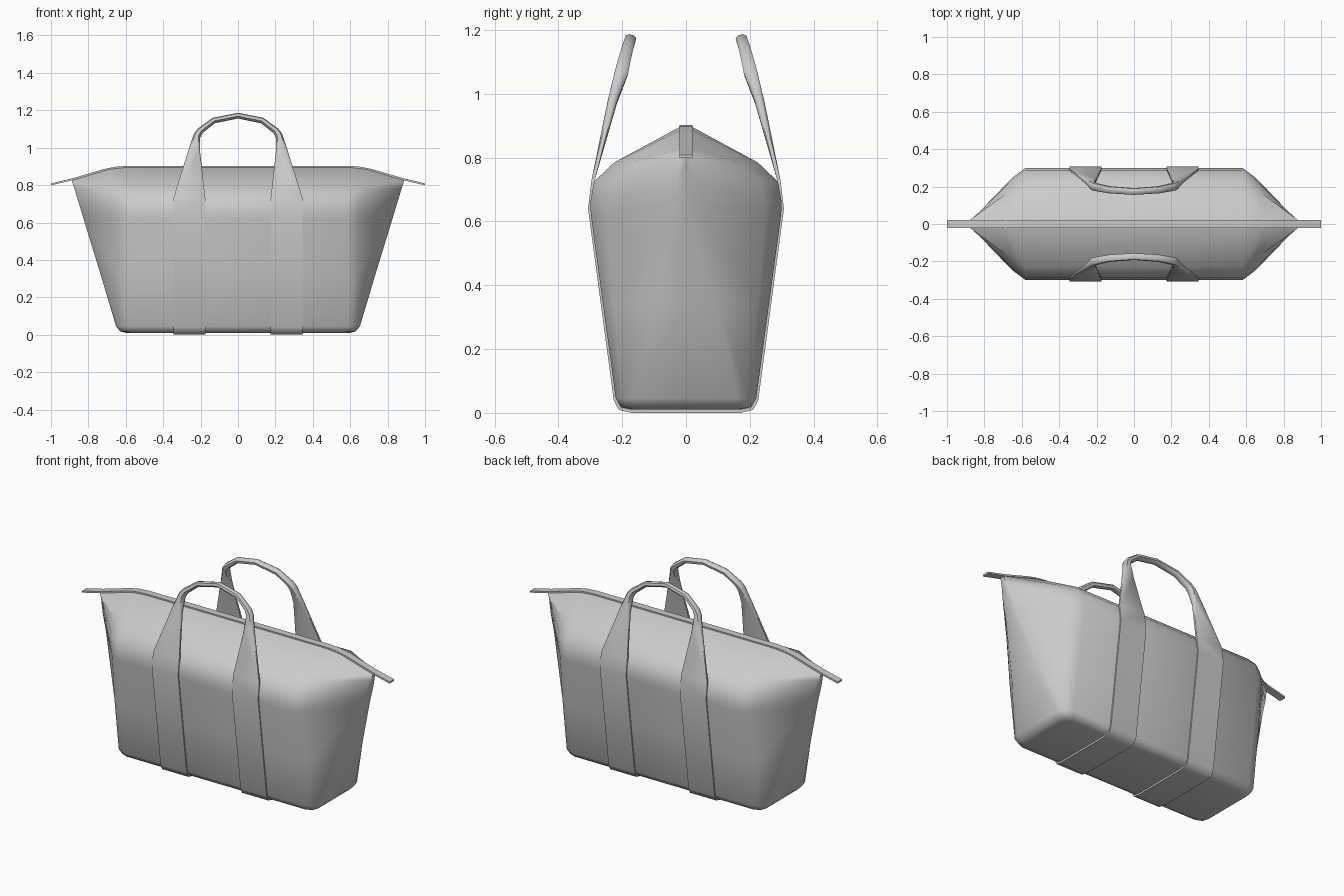
import bpy, bmesh, math
from mathutils import Vector

if "Cube" in bpy.data.objects:
    bpy.data.objects.remove(bpy.data.objects["Cube"])


def loft(name, rings, closed, angle, mirror_y=True):
    """Skin rows of points, mirrored over x (and y), then weld and shade."""
    bm = bmesh.new()
    for sx in (1, -1):
        for sy in ((1, -1) if mirror_y else (1,)):
            rows = [[bm.verts.new((sx * p[0], sy * p[1], p[2])) for p in r] for r in rings]
            n = len(rows[0])
            for a, b in zip(rows, rows[1:]):
                for i in range(n if closed else n - 1):
                    j = (i + 1) % n
                    bm.faces.new((a[i], a[j], b[j], b[i]))
            if closed and not mirror_y:
                bm.faces.new(rows[-1])
    bmesh.ops.remove_doubles(bm, verts=bm.verts, dist=0.0005)
    bmesh.ops.dissolve_degenerate(bm, edges=bm.edges, dist=0.0001)
    bmesh.ops.recalc_face_normals(bm, faces=bm.faces)
    me = bpy.data.meshes.new(name)
    bm.to_mesh(me)
    bm.free()
    ob = bpy.data.objects.new(name, me)
    bpy.context.collection.objects.link(ob)
    bpy.ops.object.select_all(action='DESELECT')
    ob.select_set(True)
    bpy.context.view_layer.objects.active = ob
    bpy.ops.object.shade_smooth_by_angle(angle=math.radians(angle))
    return ob


# Bag body: quarter outlines from the base up; each is
# half depth, z, front edge end x, corner (x, y), end (x, y)
levels = [
    (0.170, 0.010, 0.56, 0.585, 0.160, 0.60, 0.13),
    (0.205, 0.018, 0.58, 0.620, 0.188, 0.63, 0.15),
    (0.220, 0.045, 0.59, 0.635, 0.200, 0.652, 0.16),
    (0.260, 0.340, 0.585, 0.645, 0.225, 0.74, 0.10),
    (0.298, 0.620, 0.58, 0.645, 0.250, 0.826, 0.045),
    (0.300, 0.660, 0.58, 0.650, 0.248, 0.838, 0.04),
    (0.288, 0.725, 0.58, 0.655, 0.232, 0.858, 0.032),
    (0.225, 0.785, 0.58, 0.660, 0.180, 0.876, 0.018),
]
rings = []
for d, z, xa, xb, yb, xe, ye in levels:
    rings.append([(0, d, z), (xa, d, z), (xb, yb, z), (xe, ye, z), (xe, 0, z)])
# gathered ridge that droops toward the ends
rings.append([(0, .018, .897), (.59, .018, .897), (.69, .018, .886),
              (.89, .012, .83), (.89, 0, .83)])
flat = lambda r: [(x, 0, z) for x, y, z in r]
rings = [flat(rings[0])] + rings + [flat(rings[-1])]
loft("bag_body", rings, False, 75)

# Zip strip along the ridge, with tabs past both ends
path = [(0, .898), (.59, .898), (.65, .894), (.72, .88), (.80, .856), (.89, .83), (1, .804)]
w, t = 0.021, 0.005
loft("zip_strip", [[(x, -w, z - t), (x, w, z - t), (x, w, z + t), (x, -w, z + t)]
                   for x, z in path], True, 40, mirror_y=False)

# Straps running under the bag and narrowing into rolled handles:
# inner x, inner z, outer x, outer z, y, half thickness, normal tilt, flatness
stations = [
    (.175, .005, .345, .005, 0, .005, -90, .97),
    (.175, .005, .345, .005, .17, .005, -80, .97),
    (.175, .013, .345, .013, .207, .005, -45, .97),
    (.175, .043, .345, .043, .222, .005, -15, .97),
    (.175, .640, .345, .640, .302, .005, 0, .97),
    (.175, .730, .345, .730, .291, .005, 12, .97),
    (.202, .970, .265, .985, .230, .015, 14, .75),
    (.203, 1.055, .236, 1.073, .203, .021, 14, .55),
    (.190, 1.080, .215, 1.100, .197, .020, 14, .50),
    (.125, 1.132, .135, 1.158, .183, .018, 14, .50),
    (0, 1.158, 0, 1.185, .174, .017, 14, .50),
]
rings = []
for xi, zi, xo, zo, y, h, tilt, k in stations:
    a = math.radians(tilt)
    nrm = Vector((0, math.cos(a), math.sin(a))) * h
    # keep the tilted plane: higher points lean toward the centre
    lean = -0.25 if zi > .7 else 0
    mid = Vector(((xi + xo) / 2, y, (zi + zo) / 2))
    half = Vector(((xo - xi) / 2, lean * (zo - zi) / 2, (zo - zi) / 2))
    e = 1 if k > .9 else .45
    rings.append([mid + half * u + nrm * v for u, v in
                  ((1, e), (k, 1), (-k, 1), (-1, e), (-1, -e), (-k, -1), (k, -1), (1, -e))])
loft("straps_and_handles", rings, True, 50)
